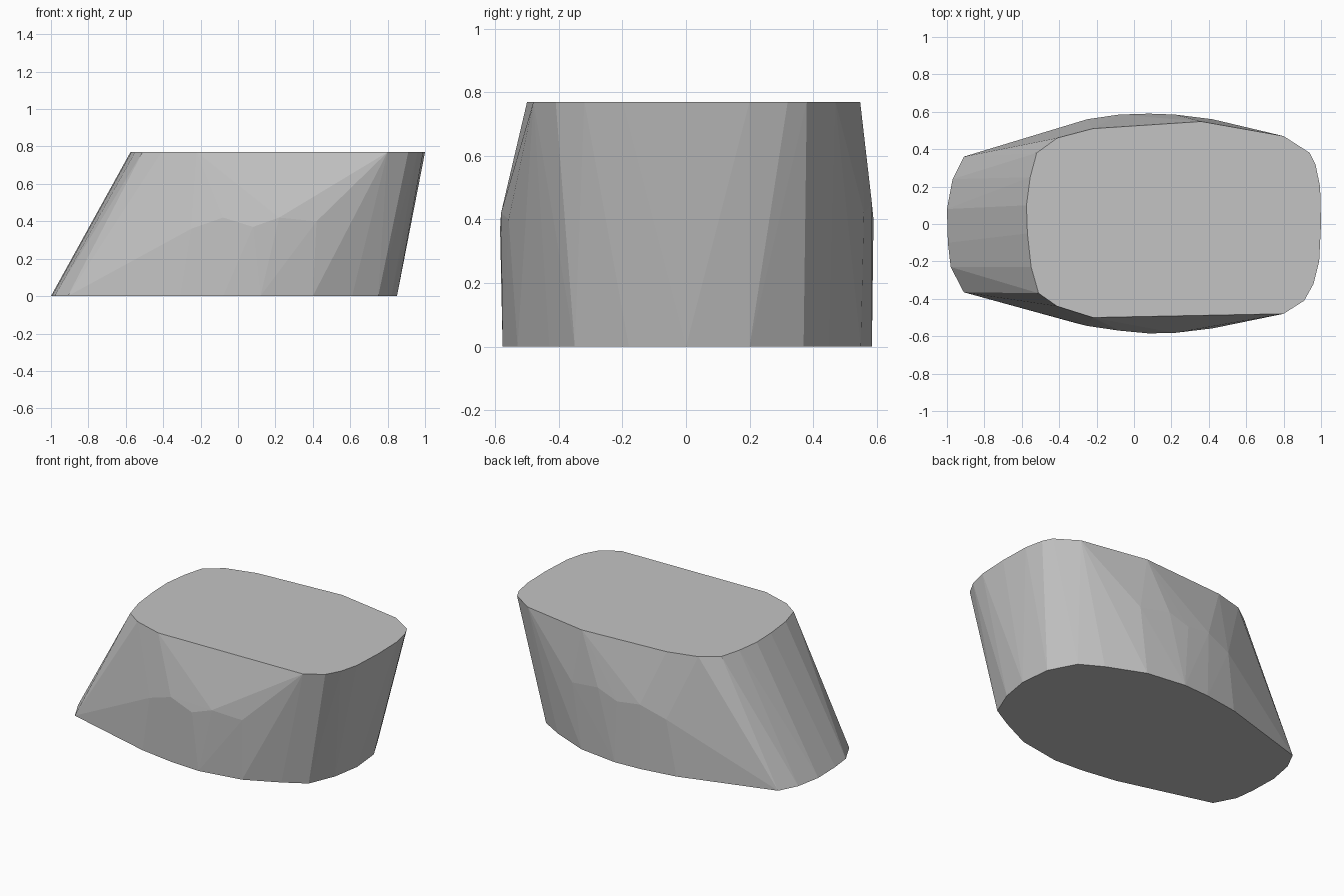
import bpy
import bmesh

# Outlines of the block: bottom rim, bulging waist, top rim
BOTTOM = [(-1, 0.08), (-0.995, -0.1), (-0.98, -0.23), (-0.91, -0.365), (-0.31, -0.53),
          (-0.08, -0.565), (0.12, -0.577), (0.4, -0.53), (0.61, -0.43), (0.75, -0.35),
          (0.82, -0.18), (0.85, 0.0), (0.83, 0.2), (0.74, 0.37), (0.6, 0.45),
          (0.36, 0.55), (0.1, 0.585), (-0.08, 0.575), (-0.31, 0.54), (-0.91, 0.36),
          (-0.97, 0.24)]
WAIST = [(-0.25, -0.545, 0.36), (-0.08, -0.57, 0.42), (0.08, -0.585, 0.37),
         (0.22, -0.582, 0.42), (0.42, -0.558, 0.4), (0.62, -0.5, 0.52),
         (-0.25, 0.56, 0.36), (-0.08, 0.585, 0.42), (0.08, 0.59, 0.4),
         (0.22, 0.585, 0.45), (0.42, 0.56, 0.42)]
TOP = [(-0.575, 0.1), (-0.57, -0.05), (-0.55, -0.23), (-0.51, -0.37), (-0.41, -0.44),
       (-0.22, -0.5), (0.8, -0.48), (0.91, -0.41), (0.96, -0.32), (0.99, -0.2),
       (1.0, 0.0), (0.995, 0.2), (0.97, 0.32), (0.94, 0.38), (0.8, 0.47),
       (0.36, 0.548), (-0.22, 0.51), (-0.41, 0.46), (-0.52, 0.38), (-0.555, 0.25)]
HEIGHT = 0.77

# Leaning stone block: convex skin around the three outlines
bm = bmesh.new()
for x, y in BOTTOM:
    bm.verts.new((x, y, 0))
for p in WAIST:
    bm.verts.new(p)
for x, y in TOP:
    bm.verts.new((x, y, HEIGHT))
hull = bmesh.ops.convex_hull(bm, input=bm.verts[:])
loose = {v for v in hull["geom_interior"] + hull["geom_unused"]
         if isinstance(v, bmesh.types.BMVert)}
bmesh.ops.delete(bm, geom=list(loose), context="VERTS")
bmesh.ops.dissolve_limit(bm, angle_limit=0.01, verts=bm.verts[:], edges=bm.edges[:])
bmesh.ops.recalc_face_normals(bm, faces=bm.faces[:])

mesh = bpy.data.meshes.new("stone_block")
bm.to_mesh(mesh)
bm.free()
block = bpy.data.objects.new("stone_block", mesh)
bpy.context.collection.objects.link(block)

# Plain grey stone
grey = bpy.data.materials.new("stone grey")
grey.diffuse_color = (0.55, 0.55, 0.55, 1)
mesh.materials.append(grey)
